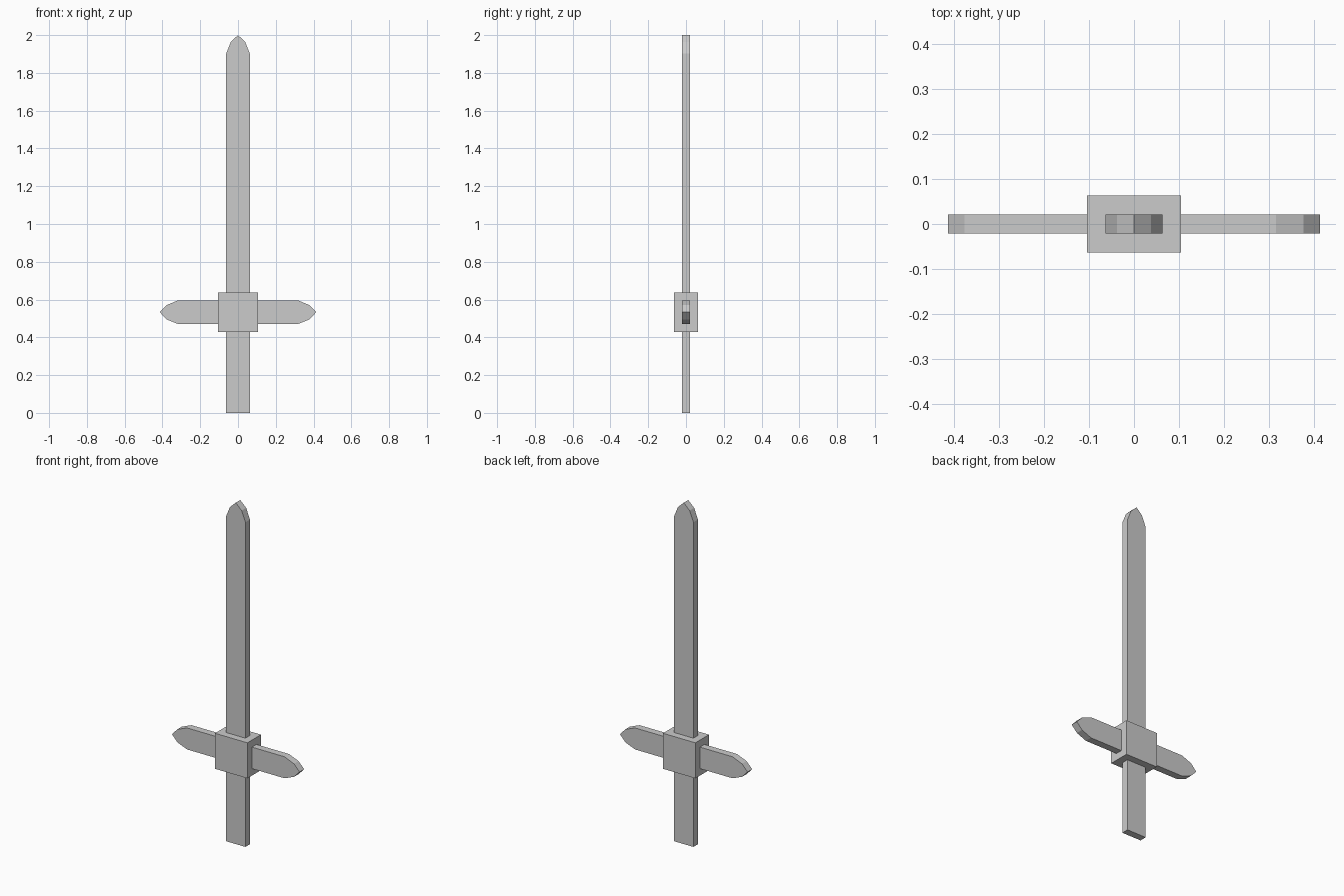
import bpy
import bmesh

if "Cube" in bpy.data.objects:
    bpy.data.objects.remove(bpy.data.objects["Cube"])

HALF_W = 0.063    # half width of blade and guard bars
HALF_T = 0.021    # half thickness of the bars
GUARD_Z = 0.533   # height of the crossguard centre


def prism(name, outline):
    """Extrude an (x, z) outline through the bar thickness."""
    bm = bmesh.new()
    face = bm.faces.new([bm.verts.new((x, -HALF_T, z)) for x, z in outline])
    res = bmesh.ops.extrude_face_region(bm, geom=[face])
    verts = [v for v in res["geom"] if isinstance(v, bmesh.types.BMVert)]
    bmesh.ops.translate(bm, verts=verts, vec=(0, 2 * HALF_T, 0))
    bmesh.ops.recalc_face_normals(bm, faces=bm.faces)
    mesh = bpy.data.meshes.new(name)
    bm.to_mesh(mesh)
    bm.free()
    obj = bpy.data.objects.new(name, mesh)
    bpy.context.collection.objects.link(obj)
    return obj


def tip(end):
    """Faceted point: (across, along) pairs from one side to the other."""
    return [(HALF_W, end - 0.098), (0.038, end - 0.036), (0, end),
            (-0.038, end - 0.036), (-HALF_W, end - 0.098)]


# Blade and grip in one straight bar with a pointed top
prism("blade", [(-HALF_W, 0), (HALF_W, 0)] + tip(2.0))

# Crossguard bar, pointed at both ends
right = [(along, GUARD_Z + across) for across, along in tip(0.414)]
left = [(-x, z) for x, z in reversed(right)]
prism("crossguard", right + left)

# Central block where blade and guard meet
bpy.ops.mesh.primitive_cube_add(size=1, location=(0, 0, GUARD_Z))
block = bpy.context.object
block.name = "guard_block"
block.scale = (0.21, 0.126, 0.208)
